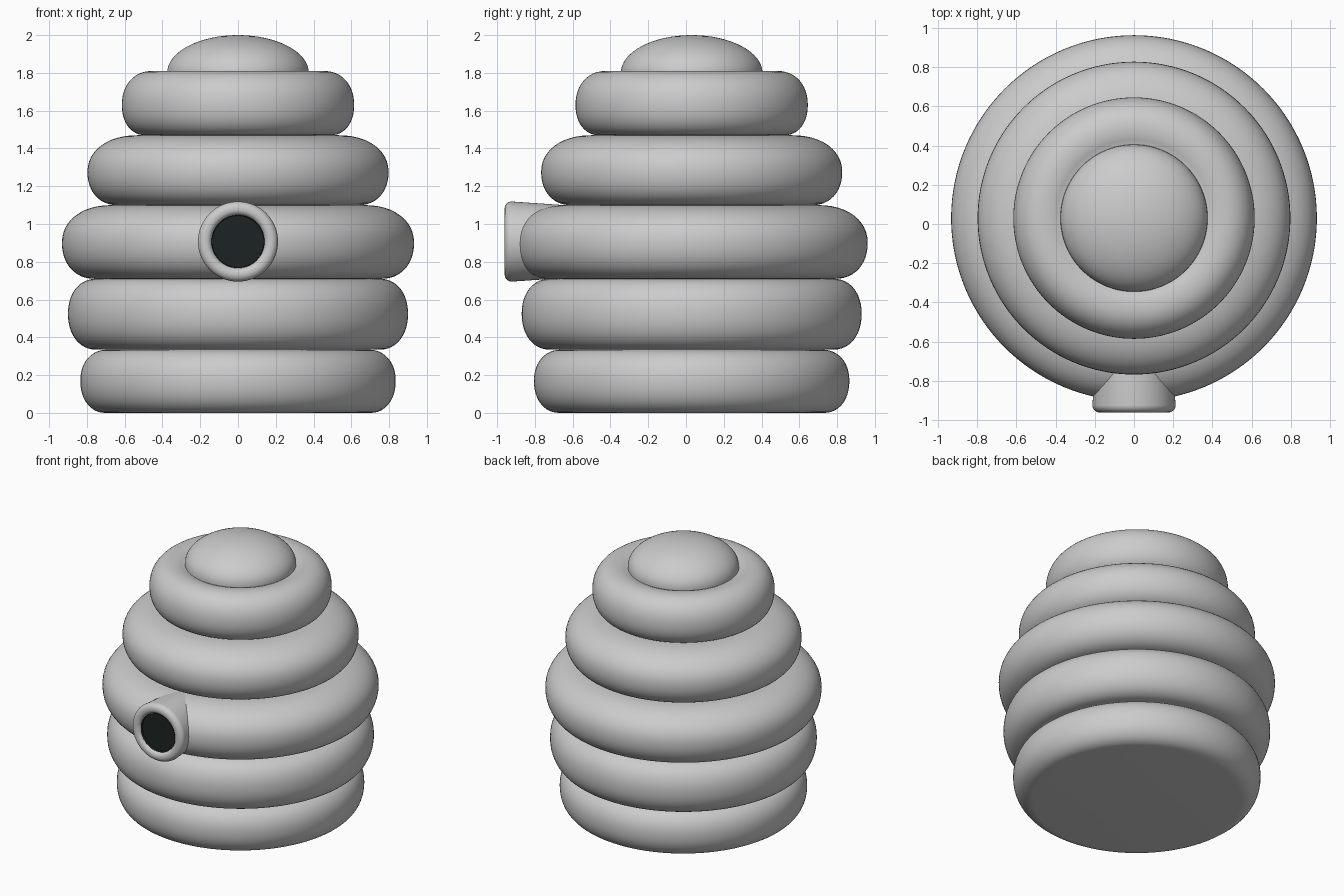
import bpy, bmesh, math

if "Cube" in bpy.data.objects:
    bpy.data.objects.remove(bpy.data.objects["Cube"])

CY = 0.03      # centre of the hive body in y
SEGS = 128


def lathe(name, profile, segs=SEGS, loc=(0, 0, 0), rot=(0, 0, 0), angle=40):
    """Revolve (radius, z) points around z."""
    bm = bmesh.new()
    vs = [bm.verts.new((r, 0, z)) for r, z in profile]
    es = [bm.edges.new(p) for p in zip(vs, vs[1:])]
    bmesh.ops.spin(bm, geom=vs + es, cent=(0, 0, 0), axis=(0, 0, 1),
                   angle=2 * math.pi, steps=segs, use_duplicate=False)
    bmesh.ops.remove_doubles(bm, verts=bm.verts[:], dist=1e-5)
    bmesh.ops.recalc_face_normals(bm, faces=bm.faces[:])
    me = bpy.data.meshes.new(name)
    bm.to_mesh(me)
    bm.free()
    ob = bpy.data.objects.new(name, me)
    bpy.context.collection.objects.link(ob)
    ob.location, ob.rotation_euler = loc, rot
    bpy.ops.object.select_all(action='DESELECT')
    ob.select_set(True)
    bpy.context.view_layer.objects.active = ob
    bpy.ops.object.shade_smooth_by_angle(angle=math.radians(angle))
    return ob


def quarter(x0, x1, z0, z1, n=12, e=2.15):
    """Rounded corner from (x0, z0), flat tangent, to (x1, z1), upright tangent."""
    pts = []
    for i in range(n + 1):
        a = math.pi / 2 * i / n
        pts.append((x0 + (x1 - x0) * math.sin(a) ** (2 / e),
                    z1 + (z0 - z1) * math.cos(a) ** (2 / e) if i < n else z1))
    return pts


# Stacked coils: bottom z, widest z, top z, lower flat radius, widest radius, upper flat radius
COILS = [(0.00, 0.17, 0.335, 0.70, 0.835, 0.69),
         (0.335, 0.525, 0.71, 0.75, 0.90, 0.75),
         (0.71, 0.90, 1.10, 0.76, 0.932, 0.67),
         (1.10, 1.275, 1.47, 0.64, 0.797, 0.53),
         (1.47, 1.63, 1.81, 0.49, 0.615, 0.455)]
body = [(0, 0)]
for z0, zp, z1, xb, r, xt in COILS:
    body += quarter(xb, r, z0, zp)
    body += quarter(xt, r, z1, zp)[-2::-1]
# Shallow dip of the top coil around the cap
body += [(0.425, 1.808), (0.40, 1.802), (0.37, 1.79), (0, 1.79)]
lathe("hive_body", body, loc=(0, CY, 0))

# Domed cap
dome = [(0.375 * math.cos(math.pi / 2 * i / 16),
         1.80 + 0.20 * math.sin(math.pi / 2 * i / 16)) for i in range(16)]
lathe("hive_cap", [(0, 1.78), (0.375, 1.78)] + dome + [(0, 2.0)], loc=(0, CY, 0))

# Entrance tube, local z pointing to the front
tube_at = dict(segs=64, loc=(0, 0, 0.907), rot=(math.pi / 2, 0, 0))
tube = [(0.19, 0.60)]
for i in range(9):
    a = math.pi / 2 * i / 8
    tube.append((0.175 + 0.037 * math.cos(a), 0.923 + 0.037 * math.sin(a)))
for i in range(1, 9):
    a = math.pi / 2 * i / 8
    tube.append((0.171 - 0.031 * math.sin(a), 0.929 + 0.031 * math.cos(a)))
lathe("entrance_tube", tube + [(0.14, 0.91)], **tube_at)

# Dark entrance opening
hole = lathe("entrance_hole", [(0.1405, 0.943), (0.139, 0.943), (0.137, 0.928), (0, 0.928)],
             **tube_at)
dark = bpy.data.materials.new("dark_opening")
dark.diffuse_color = (0.012, 0.017, 0.016, 1)
dark.use_nodes = True
dark.node_tree.nodes["Principled BSDF"].inputs["Base Color"].default_value = dark.diffuse_color
hole.data.materials.append(dark)
